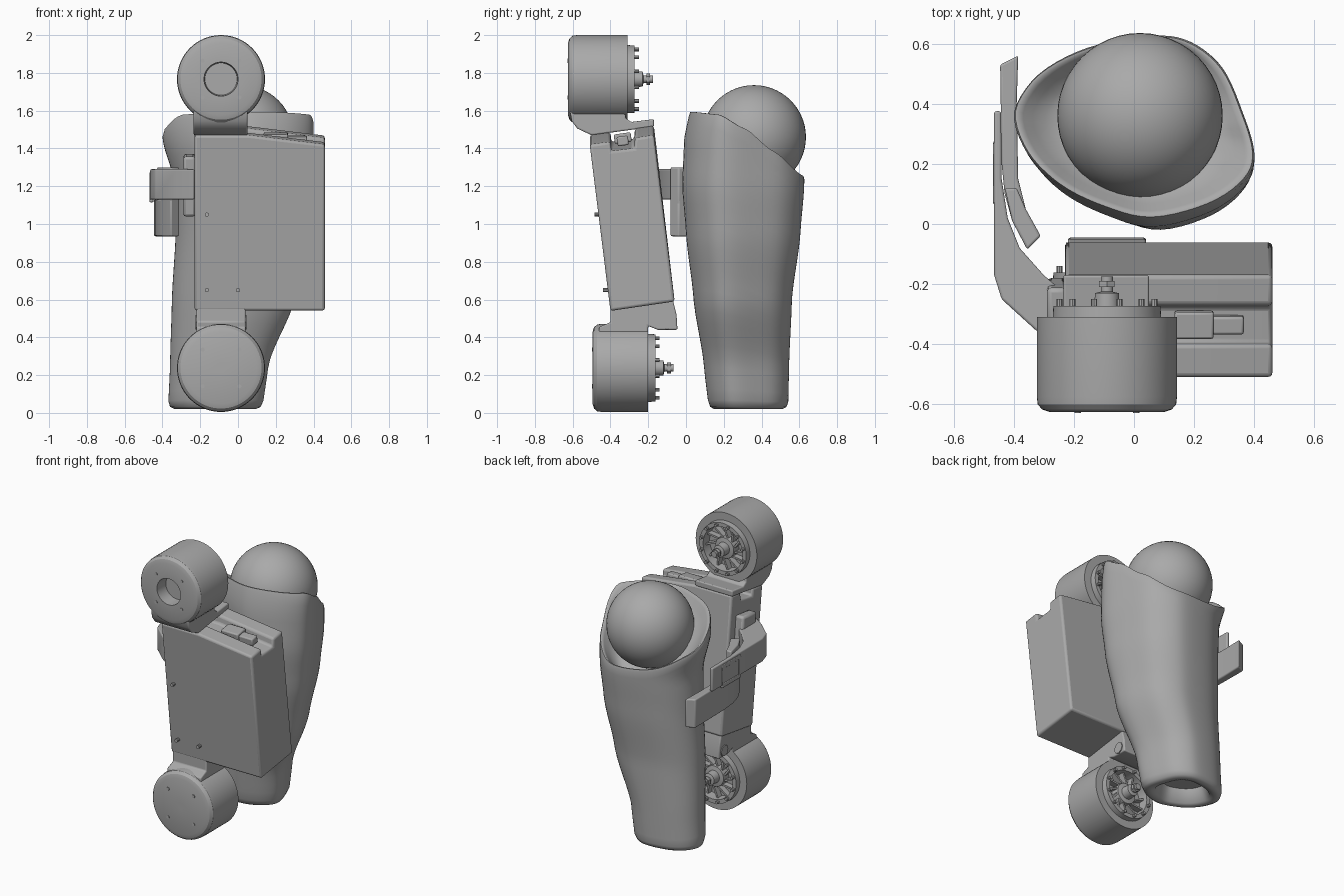
import bpy, bmesh
from math import pi, cos, sin, radians
from mathutils import Vector, Matrix

if "Cube" in bpy.data.objects:
    bpy.data.objects.remove(bpy.data.objects["Cube"], do_unlink=True)

grey = bpy.data.materials.new("plain_grey")
grey.use_nodes = True
grey.diffuse_color = (0.4, 0.4, 0.4, 1)
grey.node_tree.nodes["Principled BSDF"].inputs["Base Color"].default_value = (0.4, 0.4, 0.4, 1)


def finish(name, bm, bevel=0, segments=3, angle=35):
    bmesh.ops.recalc_face_normals(bm, faces=bm.faces)
    mesh = bpy.data.meshes.new(name)
    bm.to_mesh(mesh)
    bm.free()
    ob = bpy.data.objects.new(name, mesh)
    bpy.context.collection.objects.link(ob)
    mesh.materials.append(grey)
    if bevel:
        mod = ob.modifiers.new("Bevel", "BEVEL")
        mod.width, mod.segments, mod.limit_method = bevel, segments, "ANGLE"
    bpy.ops.object.select_all(action="DESELECT")
    ob.select_set(True)
    bpy.context.view_layer.objects.active = ob
    bpy.ops.object.shade_smooth_by_angle(angle=radians(angle))
    return ob


def loft(bm, rings, closed=True, caps=True):
    rows = [[bm.verts.new(p) for p in ring] for ring in rings]
    for a, b in zip(rows, rows[1:]):
        for i in range(len(a)):
            j = (i + 1) % len(a)
            bm.faces.new((a[i], a[j], b[j], b[i]))
    if caps:
        bm.faces.new(rows[0])
        bm.faces.new(rows[-1])


def prism(name, outline, axis, lo, hi, bevel=0.008):
    bm = bmesh.new()
    place = (lambda p, h: (h, p[0], p[1])) if axis == "x" else (lambda p, h: (p[0], p[1], h))
    loft(bm, [[place(p, h) for p in outline] for h in (lo, hi)])
    return finish(name, bm, bevel)


def block(name, centre, size, tilt=0, bevel=0.008):
    bm = bmesh.new()
    m = Matrix.Translation(centre) @ Matrix.Rotation(tilt, 4, "X") @ Matrix.Diagonal((*size, 1))
    bmesh.ops.create_cube(bm, size=1, matrix=m)
    return finish(name, bm, bevel, 2)


def rod(bm, centre, r, length, sides=16, axis="Y"):
    turn = Matrix.Rotation(pi / 2, 4, "X" if axis == "Y" else "Y")
    bmesh.ops.create_cone(bm, cap_ends=True, segments=sides, radius1=r, radius2=r,
                          depth=length, matrix=Matrix.Translation(centre) @ turn)


def lerp_table(table, v):
    if v <= table[0][0]:
        return table[0][1:]
    for a, b in zip(table, table[1:]):
        if v <= b[0]:
            t = (v - a[0]) / (b[0] - a[0])
            t = t * t * (3 - 2 * t) * 0.4 + t * 0.6
            return [p + (q - p) * t for p, q in zip(a[1:], b[1:])]
    return table[-1][1:]


def smooth_loop(pts, steps=5):
    out, n = [], len(pts)
    for i in range(n):
        a, b, c, d = (Vector(pts[(i + k) % n]) for k in (-1, 0, 1, 2))
        for s in range(steps):
            t = s / steps
            out.append(0.5 * (2 * b + (c - a) * t + (2 * a - 5 * b + 4 * c - d) * t * t
                              + (3 * b - a - 3 * c + d) * t ** 3))
    return out


# Sleeve: egg outline fitted into changing bounds, with a sloping rolled rim
egg = smooth_loop([(-.41, .37), (-.35, .50), (-.2, .59), (.03, .63), (.17, .61), (.29, .52),
                   (.36, .37), (.4, .22), (.37, .12), (.25, .03), (.06, -.02), (-.1, .02),
                   (-.25, .1), (-.36, .22)])
bounds = [(.02, -.37, .13, .12, .54), (.25, -.36, .16, .095, .545), (.6, -.35, .3, .04, .56),
          (.95, -.33, .37, 0, .605), (1.2, -.33, .395, -.02, .625), (1.45, -.4, .4, -.01, .63),
          (1.6, -.41, .4, .02, .63)]
rim = [(0, 1.59), (.25, 1.575), (.5, 1.5), (.75, 1.38), (1, 1.25)]


def sleeve_ring(t, shrink=1, lift=0):
    ring = []
    for p in egg:
        u, v = (p.x + .41) / .81, (p.y + .02) / .65
        z = .02 + t * (lerp_table(rim, v)[0] - .02)
        x0, x1, y0, y1 = lerp_table(bounds, z)
        u, v = .5 + (u - .5) * shrink, .5 + (v - .5) * shrink
        ring.append((x0 + u * (x1 - x0), y0 + v * (y1 - y0), z + lift))
    return ring


bm = bmesh.new()
rings = [sleeve_ring(0, .55, .1), sleeve_ring(0, .68, .01), sleeve_ring(0, .86), sleeve_ring(0, .96, .012)]
rings += [sleeve_ring(.03 + .96 * i / 26) for i in range(27)]
rings += [sleeve_ring(1, s, h) for s, h in
          ((.985, .004), (.96, .004), (.92, -.012), (.84, -.05), (.74, -.09), (.6, -.12))]
loft(bm, rings)
finish("sleeve", bm, angle=60)

# Ball resting in the sleeve
bm = bmesh.new()
bmesh.ops.create_uvsphere(bm, u_segments=48, v_segments=28, radius=.275,
                          matrix=Matrix.Translation((.02, .36, 1.46)))
finish("ball", bm, angle=60)


# Motor drums: turned shell with rear flange, studs, blades and shaft
def drum(name, y, z, depth, hollow):
    x, back, n = -.09, y + depth, 64
    front = [(.045, .09), (.085, .09), (.09, 0)] if hollow else [(.02, 0)]
    profile = front + [(.19, 0), (.215, .008), (.23, .025), (.233, .05), (.233, depth), (.18, depth),
                       (.178, depth + .038), (.15, depth + .038), (.148, depth - .03),
                       (.075, depth - .03), (.07, depth + .02), (.042, depth + .025),
                       (.04, depth + .08), (.02, depth + .085), (.02, depth + .135)]
    bm = bmesh.new()
    loft(bm, [[(x + r * cos(2 * pi * i / n), y + d, z + r * sin(2 * pi * i / n)) for i in range(n)]
              for r, d in profile])
    finish(name + "_shell", bm, angle=30)
    bm = bmesh.new()
    for i in range(12):
        a = 2 * pi * i / 12
        m = (Matrix.Translation((x, back, z)) @ Matrix.Rotation(a, 4, "Y")
             @ Matrix.Translation((.11, -.01, 0)) @ Matrix.Rotation(.4, 4, "Y")
             @ Matrix.Diagonal((.09, .04, .012, 1)))
        bmesh.ops.create_cube(bm, size=1, matrix=m)
    finish(name + "_blades", bm)
    bm = bmesh.new()
    for i in range(12):
        a = 2 * pi * (i + .5) / 12
        rod(bm, (x + .163 * cos(a), back + .045, z + .163 * sin(a)), .01, .03, 8)
    rod(bm, (x, back + .11, z), .03, .02, 6)
    for sx in (-1, 1):
        for sz in (-1, 1):
            rod(bm, (x + sx * .097, y, z + sz * .097), .011, .006, 10)
    finish(name + "_studs", bm)


drum("upper_drum", -.625, 1.767, .315, True)
drum("lower_drum", -.495, .238, .295, False)

# Leaning case with a channel across its top
base = [(-.4, .54), (-.06, .59)]
top = [(-.17, 1.52), (-.27, 1.505), (-.275, 1.45), (-.395, 1.435), (-.4, 1.485), (-.51, 1.47)]
bm = bmesh.new()
loft(bm, [[(x, *p) for p in base] + [(x, y, z - drop) for y, z in top]
          for x, drop in ((-.23, 0), (.05, 0), (.46, .05))])
finish("case", bm, .014)

# Connector lying in the channel
block("connector_body", (.2, -.335, 1.455), (.13, .09, .05), .14)
block("connector_plug", (.31, -.335, 1.44), (.11, .06, .05), .14)

# Necks joining the drums to the case
prism("upper_neck", [(-.615, 1.6), (-.605, 1.545), (-.575, 1.505), (-.5, 1.47), (-.17, 1.515),
                     (-.17, 1.555), (-.29, 1.54), (-.32, 1.56), (-.32, 1.6)], "x", -.235, .05)
prism("lower_neck", [(-.4, .56), (-.07, .6), (-.05, .52), (-.045, .44), (-.15, .44), (-.2, .46),
                     (-.2, .42), (-.46, .42), (-.46, .455), (-.4, .48)], "x", -.22, .04)
bm = bmesh.new()
rod(bm, (-.09, -.1, .48), .038, .272, 8, "X")
finish("neck_pin", bm)

# Small fasteners on the front of the case
bm = bmesh.new()
for x, y, z in ((-.165, -.465, 1.05), (-.165, -.42, .65), (0, -.42, .65)):
    rod(bm, (x, y, z), .011, .04, 10)
finish("case_fasteners", bm)

# Side arm, its mount, and the hanging cuff plate
prism("side_arm", [(-.465, .375), (-.465, -.17), (-.44, -.25), (-.33, -.35), (-.23, -.42), (-.23, -.23),
                   (-.3, -.17), (-.38, -.08), (-.42, .02), (-.44, .15), (-.442, .375)], "z", 1.13, 1.29)
block("arm_mount", (-.257, -.27, 1.205), (.065, .15, .32), .11, .015)
prism("cuff_plate", [(-.445, .53), (-.385, .56), (-.39, .4), (-.385, .15), (-.36, .05), (-.31, -.04),
                     (-.355, -.085), (-.405, .01), (-.43, .1), (-.44, .2)], "z", .935, 1.13)
prism("cuff_tab", [(-.43, .12), (-.39, .12), (-.36, .05), (-.31, -.04), (-.355, -.085), (-.405, .01)],
      "z", 1.1, 1.3)

# Buckle frame on the outside of the arm
for i, (y, z, sy, sz) in enumerate(((.17, 1.13, .2, .03), (.17, 1.26, .2, .03),
                                    (.08, 1.195, .03, .13), (.26, 1.195, .03, .13))):
    block(f"buckle_bar_{i + 1}", (-.458, y, z), (.02, sy, sz), 0, .004)
